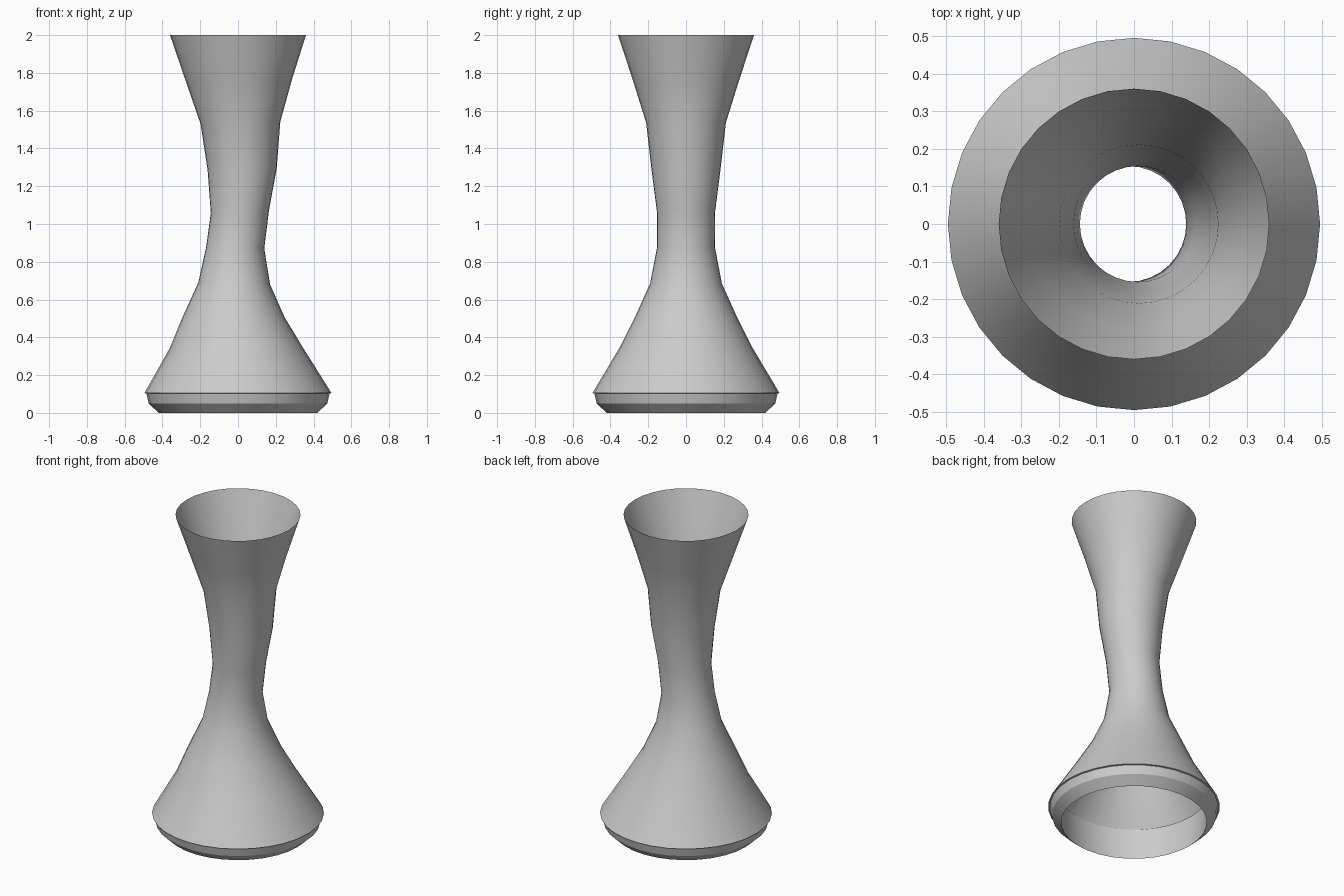
import bpy, bmesh
from math import sin, cos, pi

if "Cube" in bpy.data.objects:
    bpy.data.objects.remove(bpy.data.objects["Cube"])

SIDES = 32


def loft(name, rings):
    """Skin round rings given as (height, radius, x offset, tilt)."""
    bm = bmesh.new()
    loops = []
    for z, r, cx, tilt in rings:
        loop = []
        for i in range(SIDES):
            a = 2 * pi * i / SIDES
            loop.append(bm.verts.new((cx + r * cos(a), r * sin(a), z + tilt * r * cos(a))))
        loops.append(loop)
    for low, high in zip(loops, loops[1:]):
        for i in range(SIDES):
            j = (i + 1) % SIDES
            bm.faces.new((low[i], low[j], high[j], high[i]))
    mesh = bpy.data.meshes.new(name)
    bm.to_mesh(mesh)
    bm.free()
    ob = bpy.data.objects.new(name, mesh)
    bpy.context.collection.objects.link(ob)
    bpy.ops.object.select_all(action='DESELECT')
    ob.select_set(True)
    bpy.context.view_layer.objects.active = ob
    bpy.ops.object.shade_smooth_by_angle(angle=pi / 6)
    return ob


# Slightly swaying thin-walled body, open at the top
loft("vase_body", [
    (0.105, 0.495, 0.0, 0.0),
    (0.345, 0.352, -0.01, 0.01),
    (0.505, 0.271, -0.025, 0.01),
    (0.685, 0.190, -0.02, -0.03),
    (0.873, 0.154, -0.015, -0.02),
    (1.065, 0.154, 0.01, -0.0 + 0.05),
    (1.29, 0.183, 0.022, 0.02),
    (1.535, 0.211, 0.013, 0.03),
    (1.76, 0.281, 0.005, 0.02),
    (2.0, 0.36, 0.0, 0.0),
])

# Rounded foot rim with an inner wall rising to the body
loft("foot_rim", [
    (0.20, 0.43, 0.0, 0.0),
    (0.0, 0.42, 0.0, 0.0),
    (0.05, 0.473, 0.0, 0.0),
    (0.103, 0.485, 0.0, 0.0),
    (0.105, 0.495, 0.0, 0.0),
])
